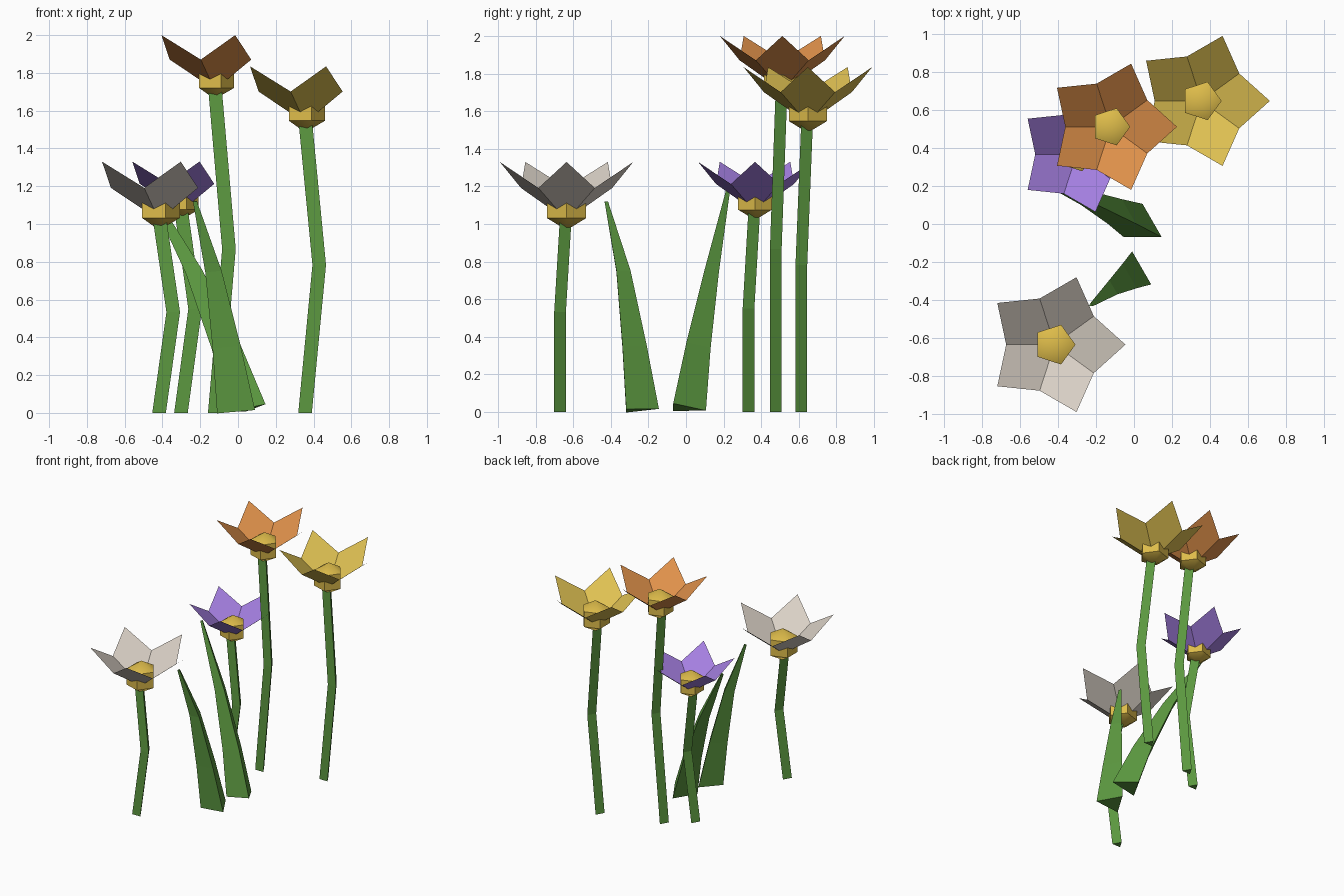
import bpy, bmesh
from math import sin, cos, radians
from mathutils import Vector

if "Cube" in bpy.data.objects:
    bpy.data.objects.remove(bpy.data.objects["Cube"])


def material(name, rgb):
    # 8-bit display colour converted to linear
    lin = [((c / 255 + 0.055) / 1.055) ** 2.4 for c in rgb]
    mat = bpy.data.materials.new(name)
    mat.use_nodes = True
    mat.diffuse_color = (*lin, 1)
    bsdf = mat.node_tree.nodes["Principled BSDF"]
    bsdf.inputs["Base Color"].default_value = (*lin, 1)
    bsdf.inputs["Roughness"].default_value = 0.9
    return mat


GREEN = material("leaf green", (92, 153, 64))
CORE = material("core gold", (222, 188, 74))
WHITE = material("petal white", (217, 208, 197))
PURPLE = material("petal purple", (164, 127, 224))
ORANGE = material("petal orange", (222, 144, 74))
YELLOW = material("petal yellow", (222, 192, 82))


def finish(name, bm, mat):
    mesh = bpy.data.meshes.new(name)
    bm.to_mesh(mesh)
    bm.free()
    mesh.materials.append(mat)
    obj = bpy.data.objects.new(name, mesh)
    bpy.context.collection.objects.link(obj)
    return obj


def polar(r, degrees, z=0.0):
    return Vector((r * cos(radians(degrees)), r * sin(radians(degrees)), z))


def loft(name, rings, mat):
    """Skin a list of equal-sized point rings and close both ends."""
    bm = bmesh.new()
    loops = [[bm.verts.new(p) for p in ring] for ring in rings]
    n = len(loops[0])
    for low, high in zip(loops, loops[1:]):
        for i in range(n):
            j = (i + 1) % n
            bm.faces.new((low[i], low[j], high[j], high[i]))
    bm.faces.new(loops[0][::-1])
    bm.faces.new(loops[-1])
    bmesh.ops.remove_doubles(bm, verts=bm.verts, dist=0.0005)
    bmesh.ops.recalc_face_normals(bm, faces=bm.faces)
    return finish(name, bm, mat)


def triangle(center, r, tilt=(0, 0)):
    pts = [polar(r, a) for a in (90, 210, 330)]
    return [Vector(center) + p + Vector((0, 0, p.x * tilt[0] + p.y * tilt[1])) for p in pts]


def petals(name, head, s, mat):
    # five flat petals that share their lower side edges
    bm = bmesh.new()
    slope, start = 0.83, 0.09

    def point(r, degrees, offset):
        z = (r * cos(radians(offset)) - start) * slope
        return bm.verts.new(head + polar(r, degrees, z) * s)

    inner = [point(0.08, 72 * i - 36, 36) for i in range(5)]
    notch = [point(0.255, 72 * i - 36, 36) for i in range(5)]
    tips = [point(0.373, 72 * i, 0) for i in range(5)]
    for i in range(5):
        j = (i + 1) % 5
        bm.faces.new((inner[i], notch[i], tips[i], notch[j], inner[j]))
    return finish(name, bm, mat)


def flower(label, x, y, z, s, mat):
    head = Vector((x, y, z))
    petals(label + "_petals", head, s, mat)

    # five-sided bead at the heart
    profile = [(0, -0.127), (0.11, -0.0635), (0.11, 0.0635), (0, 0.127)]
    rings = [[head + polar(r, 72 * i, h) * s for i in range(5)] for r, h in profile]
    core = loft(label + "_core", rings, CORE)
    bpy.ops.object.select_all(action="DESELECT")
    core.select_set(True)
    bpy.context.view_layer.objects.active = core
    bpy.ops.object.shade_smooth_by_angle(angle=radians(45))

    # three-sided stem with one bend
    path = [(x, y - 0.045, 0), (x + 0.075, y - 0.045, z * 0.487), (x, y - 0.014, z - 0.05)]
    loft(label + "_stem", [triangle(p, 0.0415) for p in path], GREEN)


def leaf(name, path):
    # three-sided blade that tapers to a narrow tip
    a, b = Vector(path[0]), Vector(path[1])
    lean = (b - a) / (b.z - a.z) * -0.6
    widths = (0.116, 0.086, 0.05, 0.012)
    loft(name, [triangle(p, w, (lean.x, lean.y)) for p, w in zip(path, widths)], GREEN)


flower("white_flower", -0.418, -0.635, 1.095, 1.0, WHITE)
flower("purple_flower", -0.302, 0.367, 1.13, 0.855, PURPLE)
flower("orange_flower", -0.123, 0.512, 1.78, 0.936, ORANGE)
flower("yellow_flower", 0.355, 0.648, 1.608, 0.965, YELLOW)

leaf("front_leaf", [(-0.01, -0.26, 0.01), (-0.06, -0.295, 0.35),
                    (-0.13, -0.345, 0.75), (-0.228, -0.427, 1.12)])
leaf("back_leaf", [(0.045, -0.01, 0.02), (-0.065, 0.045, 0.35),
                   (-0.235, 0.125, 0.75), (-0.48, 0.225, 1.2)])
